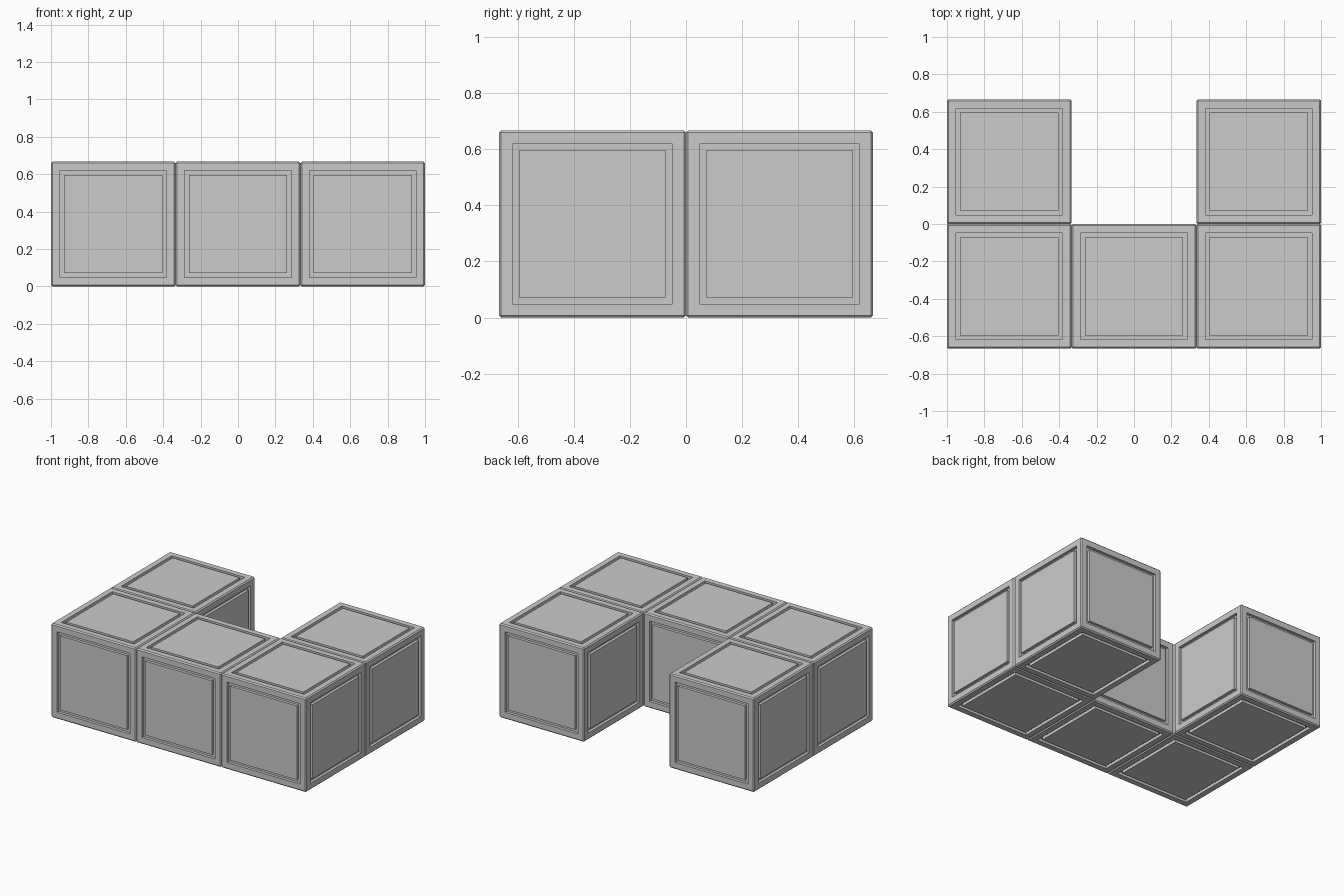
import bpy, bmesh

if "Cube" in bpy.data.objects:
    bpy.data.objects.remove(bpy.data.objects["Cube"])

SIDE = 2 / 3        # cube pitch
BEVEL = 0.008       # edge chamfer
FRAME = 0.048       # rim around each panel
GROOVE = 0.023      # groove width
DEPTH = 0.02        # groove depth


def block_mesh():
    """Chamfered cube with a square groove framing a panel on every side."""
    bm = bmesh.new()
    bmesh.ops.create_cube(bm, size=SIDE)
    bmesh.ops.bevel(bm, geom=bm.edges[:], offset=BEVEL, segments=1,
                    profile=0.5, affect='EDGES')
    bm.normal_update()
    sides = [f for f in bm.faces if f.calc_area() > 0.5 * SIDE ** 2]
    # rim, groove outer wall, groove floor, panel wall
    for thickness, depth in ((FRAME - BEVEL, 0), (0, -DEPTH), (GROOVE, 0), (0, DEPTH)):
        bmesh.ops.inset_individual(bm, faces=sides, thickness=thickness,
                                   depth=depth, use_even_offset=True)
        bm.normal_update()
    mesh = bpy.data.meshes.new("grooved_block")
    bm.to_mesh(mesh)
    bm.free()
    return mesh


# Five blocks in a U shape, open to the back
mesh = block_mesh()
layout = {
    "block_front_left": (-1, -0.5),
    "block_front_middle": (0, -0.5),
    "block_front_right": (1, -0.5),
    "block_back_left": (-1, 0.5),
    "block_back_right": (1, 0.5),
}
for name, (col, row) in layout.items():
    block = bpy.data.objects.new(name, mesh)
    block.location = (col * SIDE, row * SIDE, SIDE / 2)
    bpy.context.collection.objects.link(block)
